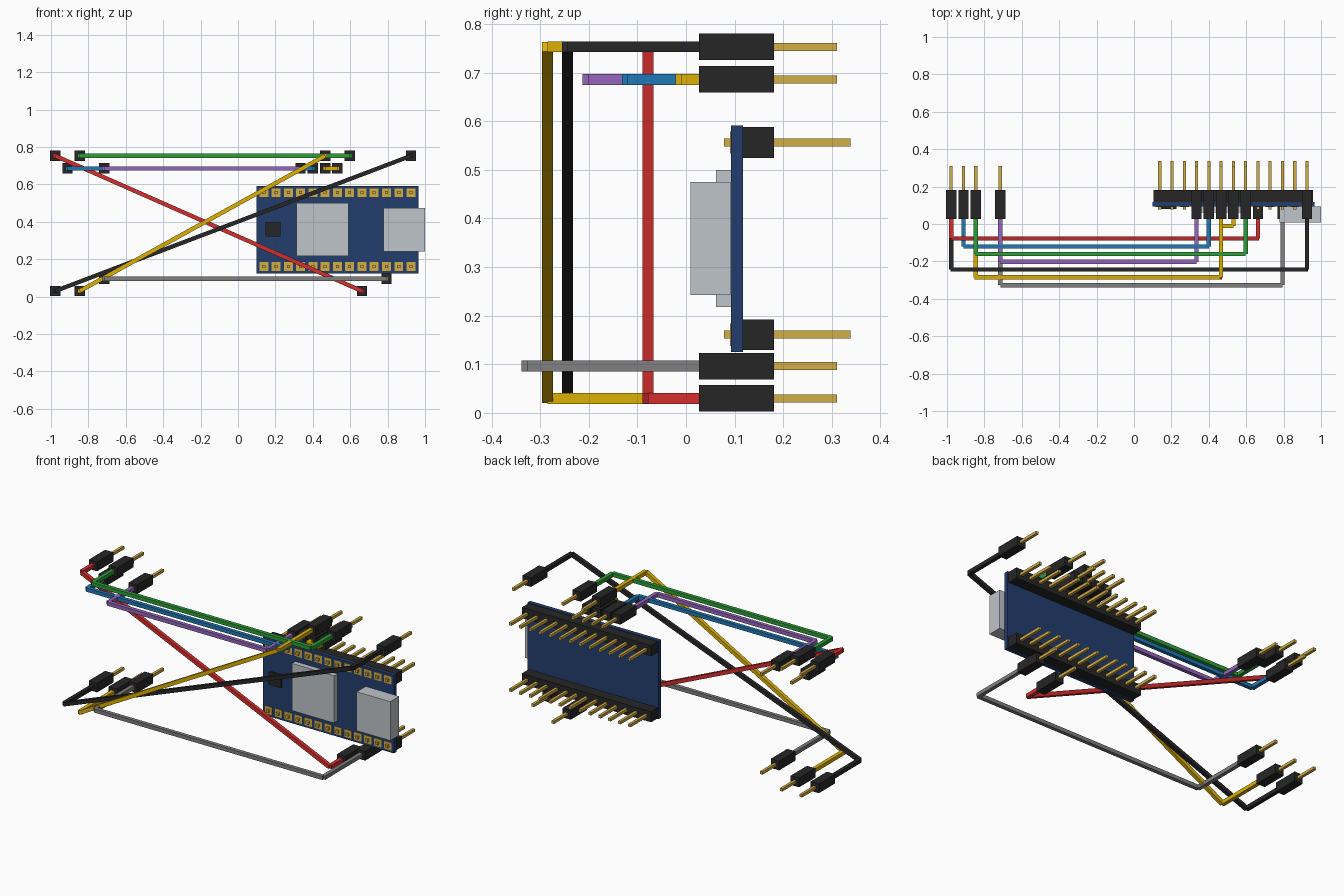
import bpy, bmesh
from mathutils import Vector, Matrix

old = bpy.data.objects.get("Cube")
if old:
    bpy.data.objects.remove(old, do_unlink=True)


def linear(c):
    return c / 12.92 if c <= 0.04045 else ((c + 0.055) / 1.055) ** 2.4


def material(name, *rgb):
    m = bpy.data.materials.new(name)
    m.use_nodes = True
    col = [linear(c) for c in rgb] + [1.0]
    m.diffuse_color = col
    m.node_tree.nodes["Principled BSDF"].inputs["Base Color"].default_value = col
    return m


BLACK = material("black plastic", 0.15, 0.15, 0.15)
GOLD = material("gold metal", 0.83, 0.68, 0.27)
SILVER = material("silver metal", 0.75, 0.77, 0.79)
NAVY = material("navy board", 0.14, 0.24, 0.43)
RED = material("red wire", 0.84, 0.18, 0.18)
BLUE = material("blue wire", 0.12, 0.47, 0.71)
GREEN = material("green wire", 0.18, 0.62, 0.22)
PURPLE = material("purple wire", 0.58, 0.40, 0.74)
YELLOW = material("yellow wire", 0.87, 0.69, 0.02)
GREY = material("grey wire", 0.50, 0.50, 0.50)


def finish(name, bm, mat):
    mesh = bpy.data.meshes.new(name)
    bm.to_mesh(mesh)
    bm.free()
    mesh.materials.append(mat)
    bpy.context.collection.objects.link(bpy.data.objects.new(name, mesh))


def add_box(bm, x, y, z):
    """Box from (low, high) ranges on each axis."""
    mid = Vector([(r[0] + r[1]) / 2 for r in (x, y, z)])
    size = [r[1] - r[0] for r in (x, y, z)]
    bmesh.ops.create_cube(bm, size=1, matrix=Matrix.Translation(mid) @ Matrix.Diagonal((*size, 1)))


def box(name, x, y, z, mat):
    bm = bmesh.new()
    add_box(bm, x, y, z)
    finish(name, bm, mat)


def around(c, width):
    return (c - width / 2, c + width / 2)


def add_bar(bm, a, b, width):
    """Square bar between two points, kept level with the y axis."""
    a, b = Vector(a), Vector(b)
    d = (b - a).normalized()
    side = Vector((1, 0, 0)) if abs(d.y) > 0.9 else Vector((0, 1, 0))
    up = d.cross(side)
    rot = Matrix((d, side, up)).transposed().to_4x4()
    scale = Matrix.Diagonal(((b - a).length, width, width, 1))
    bmesh.ops.create_cube(bm, size=1, matrix=Matrix.Translation((a + b) / 2) @ rot @ scale)


PITCH = 0.0656
PIN = 0.0165
LAST = 0.925


def column(i):
    return LAST - i * PITCH


# Circuit board and the parts on its front
box("board", (0.099, 0.965), (0.093, 0.1175), (0.125, 0.591), NAVY)
box("main_chip", (0.313, 0.591), (0.062, 0.093), (0.218, 0.5), SILVER)
box("usb_port", (0.778, 1.0), (0.009, 0.093), (0.242, 0.475), SILVER)
box("small_chip", (0.147, 0.227), (0.08, 0.093), (0.322, 0.398), BLACK)

# Two header rows with pads and pins
for label, z in (("upper", 0.556), ("lower", 0.161)):
    box(label + "_header", (0.104, 0.958), (0.1175, 0.181), around(z, 0.063), BLACK)
    pads, pins = bmesh.new(), bmesh.new()
    for i in range(13):
        x = column(i)
        add_box(pads, around(x, 0.048), (0.091, 0.093), around(z, 0.046))
        add_box(pins, around(x, PIN), (0.078, 0.338), around(z, PIN))
    finish(label + "_pads", pads, GOLD)
    finish(label + "_pins", pins, GOLD)

# Jumper wires: start column and height, end column and height, depth
TOP, HIGH, LOW, BASE = 0.753, 0.686, 0.096, 0.03
WIRES = [
    ("red", RED, 29, TOP, 4, BASE, -0.078),
    ("blue", BLUE, 28, HIGH, 8, HIGH, -0.12),
    ("green", GREEN, 27, TOP, 5, TOP, -0.161),
    ("purple", PURPLE, 25, HIGH, 9, HIGH, -0.202),
    ("black", BLACK, 29, BASE, 0, TOP, -0.244),
    ("yellow", YELLOW, 27, BASE, 7, TOP, -0.285),
    ("grey", GREY, 25, LOW, 2, LOW, -0.327),
    ("short_yellow", YELLOW, 7, HIGH, 6, HIGH, -0.01),
]
for label, mat, c1, z1, c2, z2, depth in WIRES:
    x1, x2 = column(c1), column(c2)
    wire = bmesh.new()
    path = [(x1, 0.03, z1), (x1, depth, z1), (x2, depth, z2), (x2, 0.03, z2)]
    for a, b in zip(path, path[1:]):
        add_bar(wire, a, b, 0.0225)
    finish(label + "_wire", wire, mat)
    # Plug and pin at each end
    for end, x, z in (("right", x1, z1), ("left", x2, z2)):
        box(f"{label}_{end}_plug", around(x, 0.055), (0.027, 0.181), around(z, 0.055), BLACK)
        box(f"{label}_{end}_plug_pin", around(x, PIN), (0.181, 0.311), around(z, PIN), GOLD)
